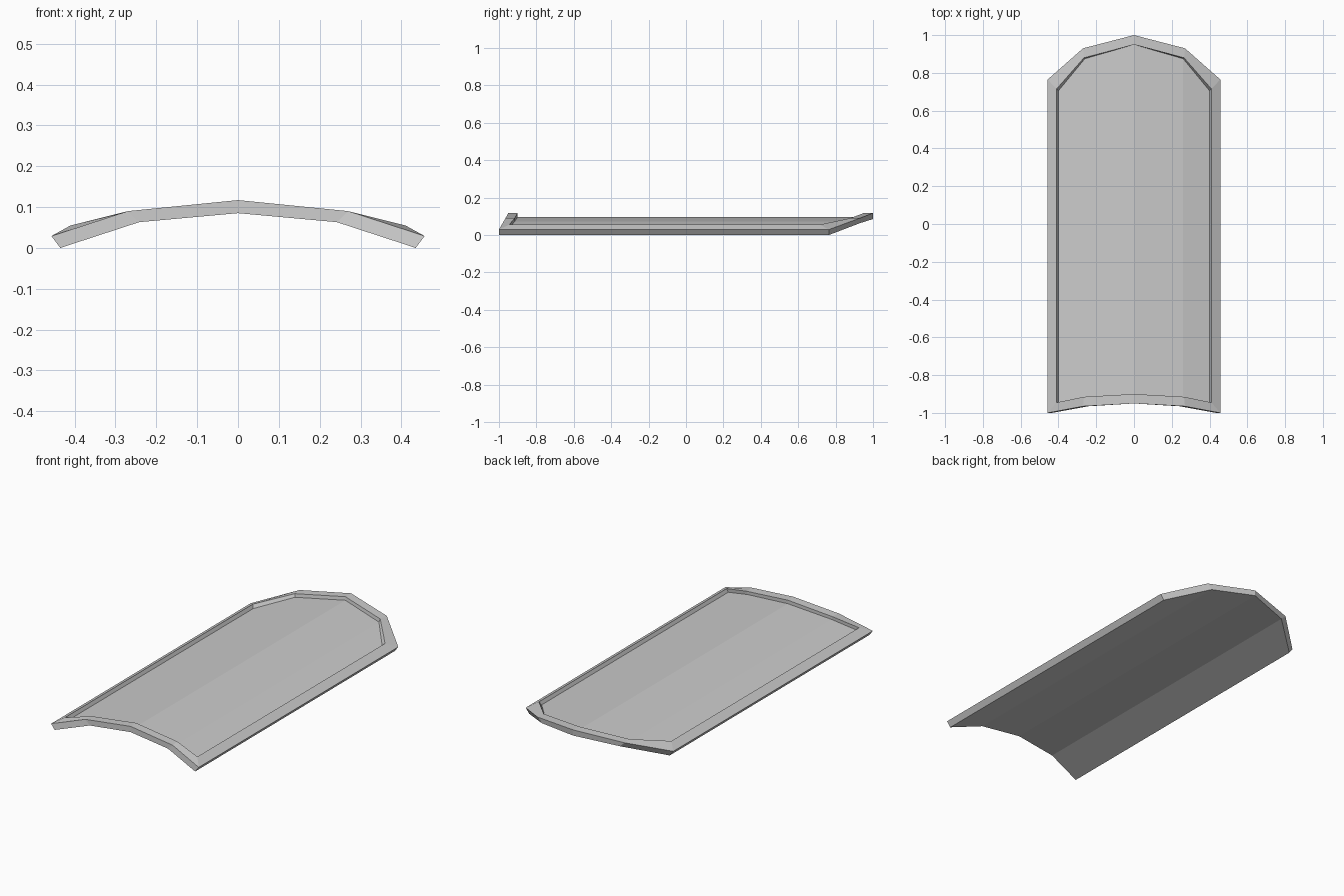
import bpy, bmesh

if "Cube" in bpy.data.objects:
    bpy.data.objects.remove(bpy.data.objects["Cube"])

# Each section: half profile from centre to edge as (x, z, front y, back y)
UNDERSIDE = [(0, .085, -.95, 1), (.242, .063, -.965, .93), (.435, 0, -1, .765)]
OUTER = [(0, .117, -.95, 1), (.27, .09, -.965, .93), (.457, .029, -1, .765)]
RIM = [(0, .117, -.90, .95), (.265, .09, -.915, .88), (.41, .055, -.945, .715)]
PANEL = [(0, .097, -.90, .95), (.26, .073, -.915, .875), (.40, .037, -.945, .705)]


def mirrored(half):
    return [(-x, z, f, b) for x, z, f, b in half[:0:-1]] + half


def ring(bm, half):
    pts = mirrored(half)
    front = [bm.verts.new((x, f, z)) for x, z, f, b in pts]
    back = [bm.verts.new((x, b, z)) for x, z, f, b in pts]
    return front, back


def strips(bm, loop):
    # Lengthwise faces of a curved sheet
    front, back = loop
    for i in range(len(front) - 1):
        bm.faces.new((front[i], front[i + 1], back[i + 1], back[i]))


def bridge(bm, a, b):
    # Closed band between two outlines
    a = a[0] + a[1][::-1]
    b = b[0] + b[1][::-1]
    for i in range(len(a)):
        j = (i + 1) % len(a)
        bm.faces.new((a[i], a[j], b[j], b[i]))


bm = bmesh.new()
under, outer, rim, panel = [ring(bm, h) for h in (UNDERSIDE, OUTER, RIM, PANEL)]

# Curved underside and recessed front panel
strips(bm, under)
strips(bm, panel)

# Outer edge, raised rim and inner rim wall
bridge(bm, under, outer)
bridge(bm, outer, rim)
bridge(bm, rim, panel)

bmesh.ops.recalc_face_normals(bm, faces=bm.faces)
mesh = bpy.data.meshes.new("curved_panel")
bm.to_mesh(mesh)
bm.free()
bpy.context.collection.objects.link(bpy.data.objects.new("curved_panel", mesh))
